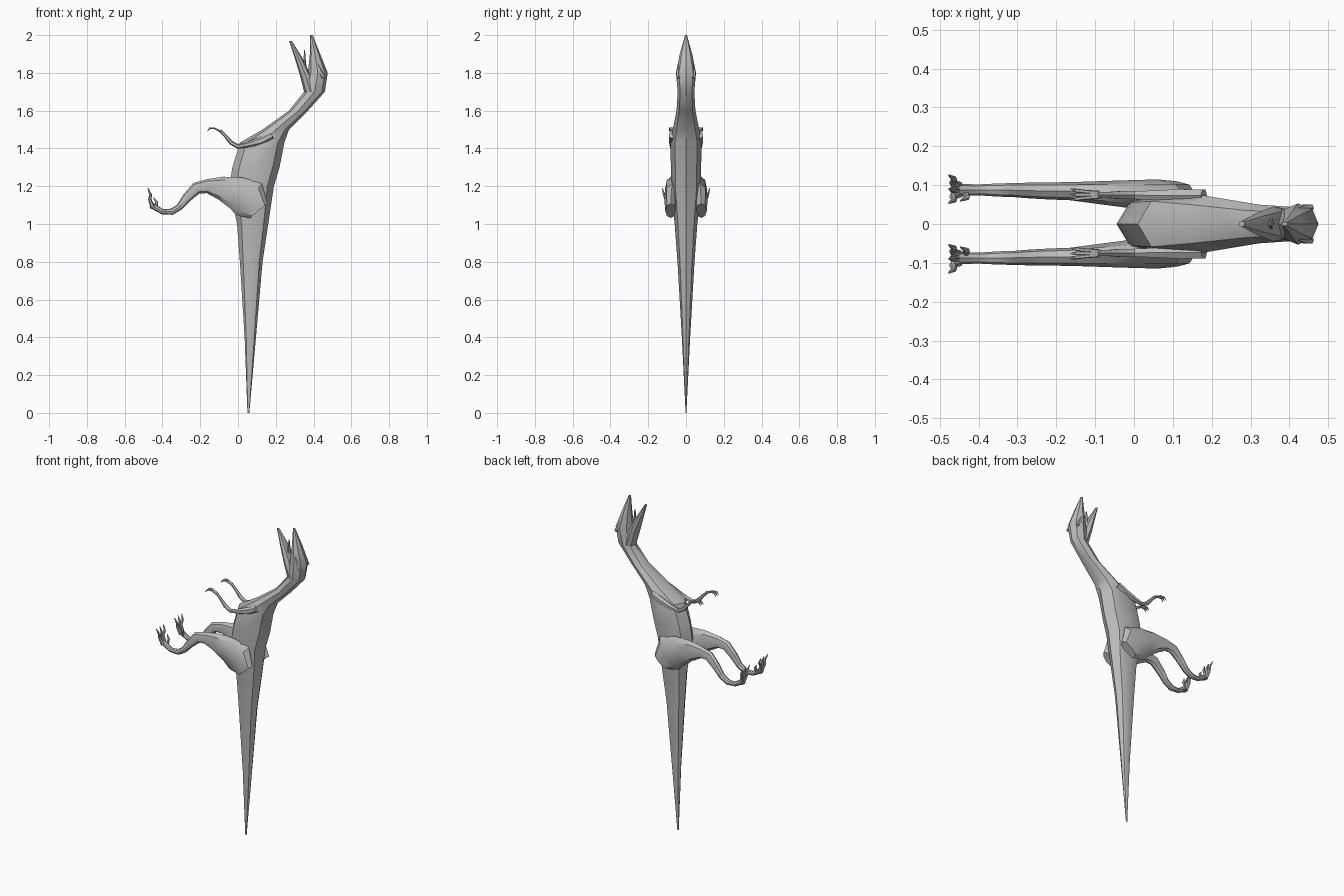
import bpy, bmesh, math
from mathutils import Vector

cube = bpy.data.objects.get("Cube")
if cube:
    bpy.data.objects.remove(cube, do_unlink=True)

hide = bpy.data.materials.new("grey hide")
hide.use_nodes = True
GREY = (.5, .5, .5, 1)
hide.diffuse_color = GREY
hide.node_tree.nodes["Principled BSDF"].inputs["Base Color"].default_value = GREY


def skin(bm, rings):
    """Bridge rings of points and cap both ends."""
    loops = [[bm.verts.new(point) for point in ring] for ring in rings]
    count = len(loops[0])
    for lower, upper in zip(loops, loops[1:]):
        for i in range(count):
            j = (i + 1) % count
            bm.faces.new((lower[i], lower[j], upper[j], upper[i]))
    bm.faces.new(loops[0])
    bm.faces.new(loops[-1])


def finish(name, bm):
    """Turn the mesh into a named, smooth shaded object."""
    bmesh.ops.recalc_face_normals(bm, faces=bm.faces)
    mesh = bpy.data.meshes.new(name)
    bm.to_mesh(mesh)
    bm.free()
    mesh.materials.append(hide)
    part = bpy.data.objects.new(name, mesh)
    bpy.context.collection.objects.link(part)
    bpy.ops.object.select_all(action="DESELECT")
    part.select_set(True)
    bpy.context.view_layer.objects.active = part
    bpy.ops.object.shade_smooth_by_angle(angle=math.radians(35))


def ellipse(center, across, side, sides):
    """Ring of points spanned by two half axes."""
    turns = [math.tau * i / sides for i in range(sides)]
    return [center + across * math.cos(t) + side * math.sin(t) for t in turns]


def level_loft(name, sections, sides=8):
    """Each section: height, belly x, back x, half width."""
    bm = bmesh.new()
    skin(bm, [ellipse(Vector(((belly + back) / 2, 0, z)),
                      Vector(((back - belly) / 2, 0, 0)),
                      Vector((0, width, 0)), sides)
              for z, belly, back, width in sections])
    finish(name, bm)


def limb(bm, path, offset, mirror, sides=8, spread=0):
    """Each point: x, z, radius. Thick parts are flattened and sit inward."""
    points = [Vector((x, 0, z)) for x, z, radius in path]
    last = len(points) - 1
    rings = []
    for i, point in enumerate(points):
        radius = path[i][-1]
        along = points[min(i + 1, last)] - points[max(i - 1, 0)]
        across = Vector((-along.z, 0, along.x)).normalized()
        y = mirror * (offset - radius * .15 + spread * i / last)
        thickness = min(radius, .014 + radius / 4)
        rings.append(ellipse(point + Vector((0, y, 0)), across * radius,
                             Vector((0, thickness, 0)), sides))
    skin(bm, rings)


# Tail, trunk, neck and skull in one skin
level_loft("body", [
    (0, .05, .06, .002),
    (.4, .035, .095, .022),
    (.8, .01, .13, .045),
    (1, -.005, .16, .06),
    (1.2, -.045, .19, .08),
    (1.3, -.03, .22, .08),
    (1.43, .01, .245, .083),
    (1.5, .13, .27, .07),
    (1.6, .27, .37, .05),
    (1.7, .35, .46, .044),
    (1.8, .37, .475, .053),
    (1.9, .38, .435, .033),
    (2, .38, .395, .005),
])

# Open lower jaw with a thin tongue
level_loft("lower_jaw", [
    (1.7, .35, .42, .04),
    (1.78, .33, .39, .045),
    (1.88, .3, .34, .03),
    (1.97, .27, .285, .007),
])
level_loft("tongue", [
    (1.75, .355, .38, .018),
    (1.85, .345, .36, .014),
    (1.92, .35, .355, .004),
], 6)

LEG = [
    (.11, 1.07, .06),
    (.06, 1.13, .108),
    (-.01, 1.165, .088),
    (-.09, 1.19, .062),
    (-.165, 1.2, .037),
    (-.22, 1.19, .032),
    (-.27, 1.14, .025),
    (-.31, 1.09, .018),
    (-.35, 1.065, .017),
    (-.4, 1.065, .014),
    (-.46, 1.1, .016),
]
TOE = [(-.45, 1.085, .013), (-.467, 1.13, .009), (-.463, 1.155, .008),
       (-.477, 1.19, .002)]
INNER_CLAW = [(-.435, 1.08, .01), (-.43, 1.115, .008), (-.447, 1.14, .002)]
ARM = [
    (.18, 1.47, .018),
    (.12, 1.44, .022),
    (.05, 1.42, .014),
    (0, 1.41, .012),
    (-.035, 1.43, .012),
    (-.065, 1.465, .009),
    (-.095, 1.495, .008),
]
FINGER = [(-.09, 1.49, .006), (-.125, 1.507, .005), (-.15, 1.507, .005),
          (-.163, 1.49, .001)]
BROW = [(.455, 1.775, .01), (.435, 1.805, .013), (.42, 1.845, .006)]

for side, mirror in (("left", 1), ("right", -1)):
    # Hind leg with three spread toes and a raised inner claw
    leg = bmesh.new()
    limb(leg, LEG, .09, mirror)
    limb(leg, INNER_CLAW, .08, mirror, 6, -.02)
    for fan in (-1, 0, 1):
        limb(leg, TOE, .09 + fan * .008, mirror, 6, fan * .028)
    finish(side + "_hind_leg", leg)

    # Slim arm with three hooked fingers
    arm = bmesh.new()
    limb(arm, ARM, .076, mirror, 6)
    for fan in (-1, 0, 1):
        limb(arm, FINGER, .076 + fan * .005, mirror, 5, fan * .009)
    finish(side + "_arm", arm)

    # Ridge over the eye
    brow = bmesh.new()
    limb(brow, BROW, .043, mirror, 6, -.006)
    finish(side + "_brow", brow)
